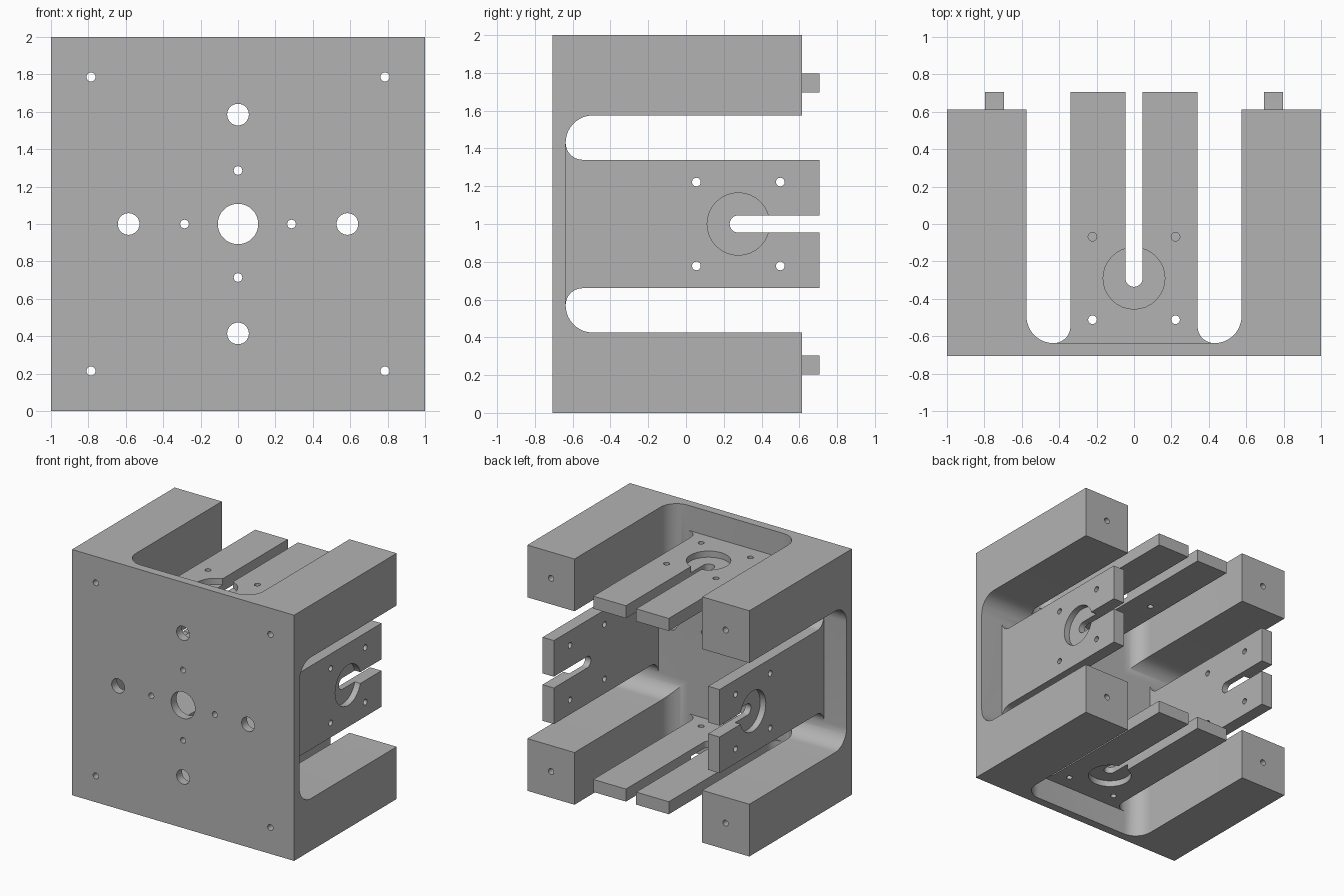
import bpy, bmesh, math
from mathutils import Matrix, Vector

cube = bpy.data.objects.get("Cube")
if cube:
    bpy.data.objects.remove(cube, do_unlink=True)

FRONT, FLOOR, POST_END, ARM_END = -0.707, -0.637, 0.613, 0.707
POCKET, ARM, FLARE = 0.575, 0.34, 0.43      # half widths
ARM_IN, ARM_OUT = 0.695, 0.797              # arm distance from the centre axis
CENTRE = Matrix.Translation((0, 0, 1))

metal = bpy.data.materials.new("grey metal")
metal.use_nodes = True
grey = (0.45, 0.45, 0.45, 1)
metal.diffuse_color = grey
metal.node_tree.nodes["Principled BSDF"].inputs["Base Color"].default_value = grey


def turn(angle):
    return CENTRE @ Matrix.Rotation(angle, 4, 'Y')


def arc(cx, cy, r, start, end, steps=14):
    angles = [math.radians(start + (end - start) * i / steps) for i in range(steps + 1)]
    return [(cx + r * math.cos(a), cy + r * math.sin(a)) for a in angles]


def mirrored(half):
    """Close a right-hand outline with its mirror image."""
    return half + [(-x, y) for x, y in reversed(half)]


def prism(name, outline, low, high, matrix):
    """Extrude an x-y outline from low to high in z, then place it."""
    bm = bmesh.new()
    face = bm.faces.new([bm.verts.new((x, y, low)) for x, y in outline])
    top = bmesh.ops.extrude_face_region(bm, geom=[face])["geom"]
    bmesh.ops.translate(bm, vec=Vector((0, 0, high - low)),
                        verts=[v for v in top if isinstance(v, bmesh.types.BMVert)])
    bm.transform(matrix)
    bmesh.ops.recalc_face_normals(bm, faces=bm.faces)
    mesh = bpy.data.meshes.new(name)
    bm.to_mesh(mesh)
    bm.free()
    mesh.materials.append(metal)
    obj = bpy.data.objects.new(name, mesh)
    bpy.context.collection.objects.link(obj)
    return obj


def activate(obj):
    bpy.ops.object.select_all(action='DESELECT')
    obj.select_set(True)
    bpy.context.view_layer.objects.active = obj


def cut(obj, outline, low, high, matrix):
    cutter = prism("cutter", outline, low, high, matrix)
    cutter.hide_render = True
    mod = obj.modifiers.new("cut", 'BOOLEAN')
    mod.operation, mod.solver, mod.object = 'DIFFERENCE', 'EXACT', cutter
    activate(obj)
    bpy.ops.object.modifier_apply(modifier=mod.name)
    bpy.data.objects.remove(cutter, do_unlink=True)


def circle(x, y, r):
    return arc(x, y, r, 0, 360, 32)[:-1]


def finish(obj):
    activate(obj)
    bpy.ops.object.shade_smooth_by_angle(angle=math.radians(30))


# Front plate with four corner posts: a block with two crossing pockets
body = prism("front_plate_and_posts", mirrored([(1, FRONT), (1, POST_END)]), -1, 1, CENTRE)
radius = POCKET - FLARE
pocket = mirrored(arc(FLARE, FLOOR + radius, radius, -90, 0) + [(POCKET, 1)])
for angle in (0, math.pi / 2):
    cut(body, pocket, -1.2, 1.2, turn(angle))

# Holes along y: centre bore, two rings of four, and one through each post
through = CENTRE @ Matrix.Rotation(math.pi / 2, 4, 'X')
holes = [(0, 0, 0.108)]
for i in range(4):
    c, s = round(math.cos(i * math.pi / 2)), round(math.sin(i * math.pi / 2))
    holes += [(0.585 * c, 0.585 * s, 0.058), (0.286 * c, 0.286 * s, 0.023)]
holes += [(sx * 0.786, sz * 0.786, 0.024) for sx in (-1, 1) for sz in (-1, 1)]
for x, z, r in holes:
    cut(body, circle(x, z, r), -1, 1, through)
finish(body)

# Four slotted arms with flared roots
root = FLARE - ARM
arm_outline = mirrored([(FLARE, FLOOR - 0.002)]
                       + arc(FLARE, FLOOR + root, root, 270, 180)
                       + [(ARM, ARM_END)])
arms = (("top_arm", 0, -0.29), ("left_arm", 90, 0.277),
        ("bottom_arm", 180, -0.29), ("right_arm", 270, 0.277))
for name, degrees, y in arms:
    place = turn(math.radians(degrees))
    arm = prism(name, arm_outline, ARM_IN, ARM_OUT, place)
    # round counterbore on the outer face, open slot, four screw holes
    cut(arm, circle(0, y, 0.165), ARM_OUT - 0.05, 1, place)
    cut(arm, arc(0, y, 0.046, 180, 360) + [(0.046, 1), (-0.046, 1)], 0.5, 1, place)
    for sx in (-1, 1):
        for sy in (-1, 1):
            cut(arm, circle(sx * 0.222, y + sy * 0.222, 0.023), 0.5, 1, place)
    finish(arm)
